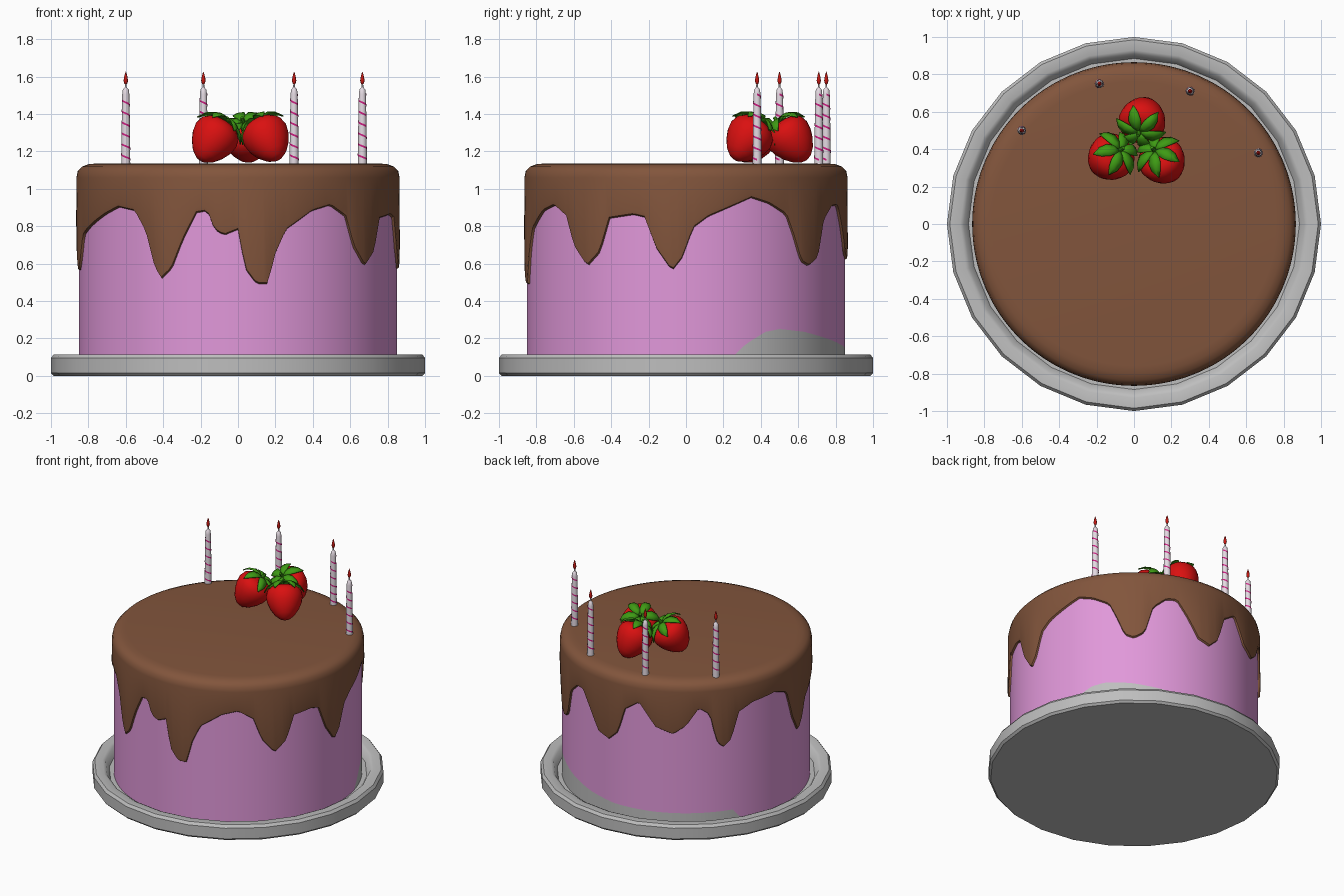
import bpy, bmesh, math
from mathutils import Vector, Matrix

if "Cube" in bpy.data.objects:
    bpy.data.objects.remove(bpy.data.objects["Cube"])


def material(name, r, g, b):
    def lin(c):
        c /= 255
        return c / 12.92 if c <= 0.04045 else ((c + 0.055) / 1.055) ** 2.4
    m = bpy.data.materials.new(name)
    m.diffuse_color = (lin(r), lin(g), lin(b), 1)
    m.use_nodes = True
    m.node_tree.nodes["Principled BSDF"].inputs["Base Color"].default_value = m.diffuse_color
    return m


GREY = material("plate_grey", 190, 190, 190)
PINK = material("pink_icing", 225, 152, 218)
BROWN = material("chocolate", 130, 85, 60)
RED = material("strawberry_red", 218, 16, 16)
GREEN = material("leaf_green", 62, 155, 20)
WHITE = material("candle_white", 228, 218, 226)
MAGENTA = material("stripe_magenta", 205, 30, 130)
FLAME = material("flame_red", 200, 24, 18)


def finish(bm, name, mats, matrix=None, angle=35):
    bmesh.ops.remove_doubles(bm, verts=bm.verts, dist=1e-6)
    bmesh.ops.recalc_face_normals(bm, faces=bm.faces)
    me = bpy.data.meshes.new(name)
    bm.to_mesh(me)
    bm.free()
    for m in mats:
        me.materials.append(m)
    me.shade_smooth()
    me.set_sharp_from_angle(angle=math.radians(angle))
    ob = bpy.data.objects.new(name, me)
    bpy.context.collection.objects.link(ob)
    if matrix:
        ob.matrix_world = matrix
    return ob


def revolve(name, profile, segs, mats, matrix=None, rule=None, angle=35):
    """profile(theta) -> list of (radius, z); rule(theta, row) -> material index."""
    bm = bmesh.new()
    cols = []
    for i in range(segs):
        t = 2 * math.pi * i / segs
        cols.append([bm.verts.new((r * math.cos(t), r * math.sin(t), z)) for r, z in profile(t)])
    for i in range(segs):
        a, b = cols[i], cols[(i + 1) % segs]
        for j in range(len(a) - 1):
            f = bm.faces.new((a[j], b[j], b[j + 1], a[j + 1]))
            if rule:
                f.material_index = rule(360 * (i + 0.5) / segs, j)
    bmesh.ops.dissolve_degenerate(bm, dist=1e-6, edges=bm.edges)
    return finish(bm, name, mats, matrix, angle)


def lerp_table(table, deg):
    """Linear lookup in a table of (angle, height) that wraps at 360."""
    deg %= 360
    pts = [(table[-1][0] - 360, table[-1][1])] + table + [(table[0][0] + 360, table[0][1])]
    for (a, za), (b, zb) in zip(pts, pts[1:]):
        if a <= deg <= b:
            return za + (zb - za) * (deg - a) / (b - a)


# Plate with a raised rim
plate = [(0, 0), (0.985, 0), (1, 0.015), (1, 0.095), (0.985, 0.115), (0.93, 0.115),
         (0.91, 0.105), (0.885, 0.06), (0, 0.06)]
revolve("plate", lambda t: plate, 24, [GREY])

# Cake body, with a grey smear low on the back
SMEAR = [(14, .055), (22, .17), (30, .235), (36, .25), (48, .235), (60, .205), (75, .17),
         (90, .145), (110, .14), (147, .14), (152, .055)]


def smear(deg):
    return lerp_table(SMEAR, deg) if 14 < deg < 152 else 0.055


revolve("cake_body",
        lambda t: [(0.85, 0.05), (0.85, smear(math.degrees(t))), (0.85, 1.08), (0, 1.08)],
        120, [PINK, GREY], rule=lambda d, j: 1 if j == 0 and 14 < d < 152 else 0)

# Chocolate frosting: lower edge height by angle gives the drips
DRIPS = [(2.6, .79), (8, .85), (24, .95), (31, .92), (38.6, .86), (42, .75), (45.8, .61),
         (50, .585), (55, .63), (58.8, .83), (65, .905), (70, .91), (75, .8), (81, .65),
         (87, .62), (92, .69), (96, .88), (103, .95), (111, .78), (119, .735), (125, .8),
         (131, .93), (136, .88), (139, .68), (142, .62), (146, .67), (150, .87), (157, .92),
         (170, .94), (178, .9), (183, .68), (188, .55), (192, .62), (196, .75), (202, .79),
         (214, .86), (222, .9), (230, .88), (235, .77), (239, .57), (241.5, .52), (245.5, .57),
         (250, .73), (255, .87), (259, .88), (261.5, .78), (265, .75), (270, .78), (272.6, .57),
         (276.6, .49), (280.7, .49), (283.5, .65), (287.5, .78), (297.5, .88), (305, .91),
         (312, .85), (316, .69), (322, .585), (327.5, .66), (331.5, .84), (341, .86),
         (345, .845), (349.3, .68), (355, .56), (358.7, .63)]


def frosting(t):
    z = lerp_table(DRIPS, math.degrees(t))
    return [(0, 1.135), (0.76, 1.135), (0.80, 1.131), (0.835, 1.118), (0.857, 1.095),
            (0.864, 1.06), (0.865, z + 0.03), (0.862, z + 0.008), (0.848, z)]


revolve("chocolate_frosting", frosting, 240, [BROWN], angle=50)

# Strawberries: tilted, tips outward, leafy ends meeting in the middle
BERRY = [(0, 0), (.06, -.001), (.095, -.014), (.118, -.04), (.126, -.075), (.118, -.12),
         (.098, -.165), (.068, -.207), (.035, -.234), (0, -.245)]
LEAF = [(.008, .012, .012), (.04, .022, .026), (.08, .016, .034), (.115, -.008, .026),
        (.138, -.045, .002)]  # radius, height, half width


def leaves(name, matrix, count=6):
    bm = bmesh.new()
    for k in range(count):
        rot = Matrix.Rotation(2 * math.pi * k / count, 3, 'Z')
        rows = []
        for r, h, w in LEAF:
            rows.append([bm.verts.new(rot @ Vector((r, s * w, h + (0.006 if s == 0 else 0))))
                         for s in (-1, 0, 1)])
        for a, b in zip(rows, rows[1:]):
            for j in range(2):
                bm.faces.new((a[j], a[j + 1], b[j + 1], b[j]))
    # short stem
    bmesh.ops.create_cone(bm, cap_ends=True, segments=8, radius1=0.014, radius2=0.009,
                          depth=0.045, matrix=Matrix.Translation((0, 0, 0.025)))
    ob = finish(bm, name, [GREEN], matrix)
    mod = ob.modifiers.new("thickness", 'SOLIDIFY')
    mod.thickness = 0.005


for side, crown, tip in (("left", (-.08, .39, 1.345), (-.20, .30, 1.155)),
                         ("right", (.115, .385, 1.345), (.215, .255, 1.155)),
                         ("back", (.03, .50, 1.345), (.07, .645, 1.155))):
    crown, tip = Vector(crown), Vector(tip)
    m = Matrix.Translation(crown) @ (crown - tip).to_track_quat('Z', 'Y').to_matrix().to_4x4()
    revolve("strawberry_" + side, lambda t: BERRY, 24, [RED], m, angle=60)
    leaves("strawberry_leaves_" + side, m)

# Candles with a spiral stripe and a flame
CANDLE = [(0, -.01), (.024, -.01), (.023, .15), (.019, .37), (.016, .395), (.005, .408),
          (.004, .44), (0, .44)]
FIRE = [(0, .418), (.008, .428), (.012, .442), (.009, .462), (.004, .482), (0, .492)]


def stripe(name, matrix, turns=6, steps=14):
    bm = bmesh.new()
    prev = None
    for i in range(turns * steps + 1):
        a = -2 * math.pi * i / steps
        z = 0.02 + 0.35 * i / (turns * steps)
        pair = []
        for zz in (z - 0.005, z + 0.005):
            r = 0.0255 - 0.0125 * zz
            pair.append(bm.verts.new((r * math.cos(a), r * math.sin(a), zz)))
        if prev:
            bm.faces.new((prev[0], pair[0], pair[1], prev[1]))
        prev = pair
    finish(bm, name, [MAGENTA], matrix)


for n, (x, y) in enumerate([(-.6, .5), (-.185, .75), (.3, .71), (.665, .38)], 1):
    m = Matrix.Translation((x, y, 1.135))
    revolve(f"candle_{n}", lambda t: CANDLE, 14, [WHITE], m)
    revolve(f"candle_flame_{n}", lambda t: FIRE, 10, [FLAME], m, angle=60)
    stripe(f"candle_stripe_{n}", m)
